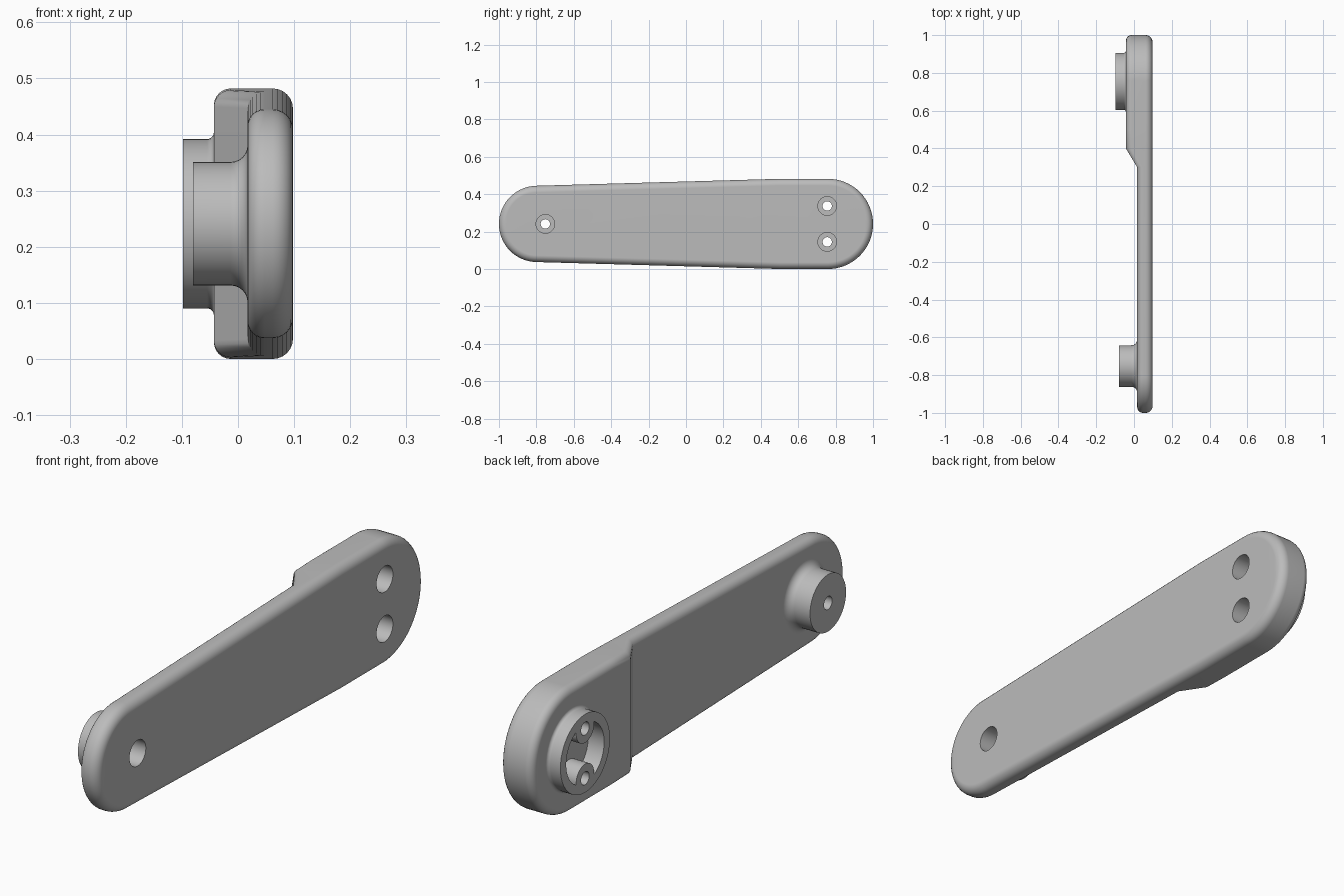
import bpy, bmesh
from math import sin, cos, pi, radians

if "Cube" in bpy.data.objects:
    bpy.data.objects.remove(bpy.data.objects["Cube"])

FACE, PLATE, PAD = 0.098, 0.017, -0.043      # x of outer face, thin plate back, thick pad back
MID = 0.241                                  # height of the centre line
SMALL_Y, SMALL_R = -0.796, 0.204
BIG_Y, BIG_R = 0.759, 0.241
RAMP_START, RAMP_END = 0.3, 0.4

grey = bpy.data.materials.new("grey")
grey.use_nodes = True
colour = (0.5, 0.5, 0.5, 1)
grey.diffuse_color = colour
grey.node_tree.nodes["Principled BSDF"].inputs["Base Color"].default_value = colour


def finish(name, bm):
    bmesh.ops.recalc_face_normals(bm, faces=bm.faces)
    mesh = bpy.data.meshes.new(name)
    bm.to_mesh(mesh)
    bm.free()
    mesh.materials.append(grey)
    obj = bpy.data.objects.new(name, mesh)
    bpy.context.collection.objects.link(obj)
    return obj


def half_outline(inset):
    """Upper half of the tapered outline as (y, half height), tip to tip."""
    steps = 16
    r, R = SMALL_R - inset, BIG_R - inset
    pts = [(SMALL_Y - r * cos(i / steps * pi / 2), r * sin(i / steps * pi / 2))
           for i in range(steps + 1)]
    for y in (RAMP_START, RAMP_END, 0.5):
        t = (y - SMALL_Y) / (0.5 - SMALL_Y)
        pts.append((y, SMALL_R + t * (BIG_R - SMALL_R) - inset))
    pts += [(BIG_Y + R * sin(i / steps * pi / 2), R * cos(i / steps * pi / 2))
            for i in range(steps + 1)]
    return pts


def back_x(y):
    t = min(max((y - RAMP_START) / (RAMP_END - RAMP_START), 0), 1)
    return PLATE + t * (PAD - PLATE)


def make_arm():
    """Loft rounded rings from the stepped back to the flat face."""
    bm = bmesh.new()
    steps = 6
    angles = [i / steps * pi / 2 for i in range(steps + 1)]
    back, front = 0.03, 0.036
    layers = [(back * (1 - sin(a)), back * (1 - cos(a)), True) for a in angles]
    layers += [(front * (1 - sin(a)), front * (1 - cos(a)), False) for a in reversed(angles)]
    rings = []
    for inset, depth, is_back in layers:
        top = half_outline(inset)
        loop = [(y, h) for y, h in top] + [(y, -h) for y, h in top[-2:0:-1]]
        rings.append([bm.verts.new((back_x(y) + depth if is_back else FACE - depth, y, MID + h))
                      for y, h in loop])
    count = len(rings[0])
    for a, b in zip(rings, rings[1:]):
        for i in range(count):
            j = (i + 1) % count
            bm.faces.new((a[i], a[j], b[j], b[i]))
    for ring in (rings[0], rings[-1]):
        for i in range(count // 2):
            ids = dict.fromkeys((i, i + 1, count - 1 - i, (count - i) % count))
            bm.faces.new([ring[k] for k in ids])
    return finish("arm", bm)


def lathe(name, profile, y, z, sides=48):
    """Closed solid turned about an axis along x from (x, radius) points."""
    bm = bmesh.new()
    rings = [[bm.verts.new((x, y + r * cos(2 * pi * i / sides), z + r * sin(2 * pi * i / sides)))
              for i in range(sides)] for x, r in profile]
    for a, b in zip(rings, rings[1:]):
        for i in range(sides):
            j = (i + 1) % sides
            bm.faces.new((a[i], a[j], b[j], b[i]))
    bm.faces.new(rings[0])
    bm.faces.new(rings[-1])
    return finish(name, bm)


def boss(name, tip, base, radius, fillet, y):
    """Round boss flaring into the surface at its base."""
    profile = [(tip, radius)]
    for i in range(7):
        a = i / 6 * pi / 2
        profile.append((base - fillet * (1 - sin(a)), radius + fillet * (1 - cos(a))))
    profile.append((base + 0.02, radius + fillet))
    return lathe(name, profile, y, MID)


def combine(target, tool, operation):
    mod = target.modifiers.new(operation.lower(), 'BOOLEAN')
    mod.operation, mod.solver, mod.object = operation, 'EXACT', tool
    bpy.context.view_layer.objects.active = target
    bpy.ops.object.modifier_apply(modifier=mod.name)
    bpy.data.objects.remove(tool)


arm = make_arm()

# Bosses on the back
BOSS_BIG, BOSS_SMALL, SPREAD = 0.755, -0.752, 0.096
combine(arm, boss("big_boss", -0.098, PAD, 0.151, 0.012, BOSS_BIG), 'UNION')
combine(arm, boss("small_boss", -0.08, PLATE, 0.11, 0.03, BOSS_SMALL), 'UNION')

# Recess in the big boss, leaving two screw posts
recess = lathe("recess", [(-0.2, 0.116), (-0.03, 0.116)], BOSS_BIG, MID)
for side in (-1, 1):
    post = lathe("post", [(-0.3, 0.055), (0.1, 0.055)], BOSS_BIG, MID + side * SPREAD)
    combine(recess, post, 'DIFFERENCE')
combine(arm, recess, 'DIFFERENCE')

# Counterbored screw holes
for y, z in ((BOSS_BIG, MID + SPREAD), (BOSS_BIG, MID - SPREAD), (BOSS_SMALL, MID)):
    hole = lathe("hole", [(-0.3, 0.025), (0.0, 0.025), (0.0, 0.05), (0.3, 0.05)], y, z, 32)
    combine(arm, hole, 'DIFFERENCE')

# Smooth shading with crisp edges
bpy.ops.object.select_all(action='DESELECT')
arm.select_set(True)
bpy.context.view_layer.objects.active = arm
bpy.ops.object.shade_smooth_by_angle(angle=radians(28))
weighted = arm.modifiers.new("weighted_normals", 'WEIGHTED_NORMAL')
weighted.keep_sharp = True
